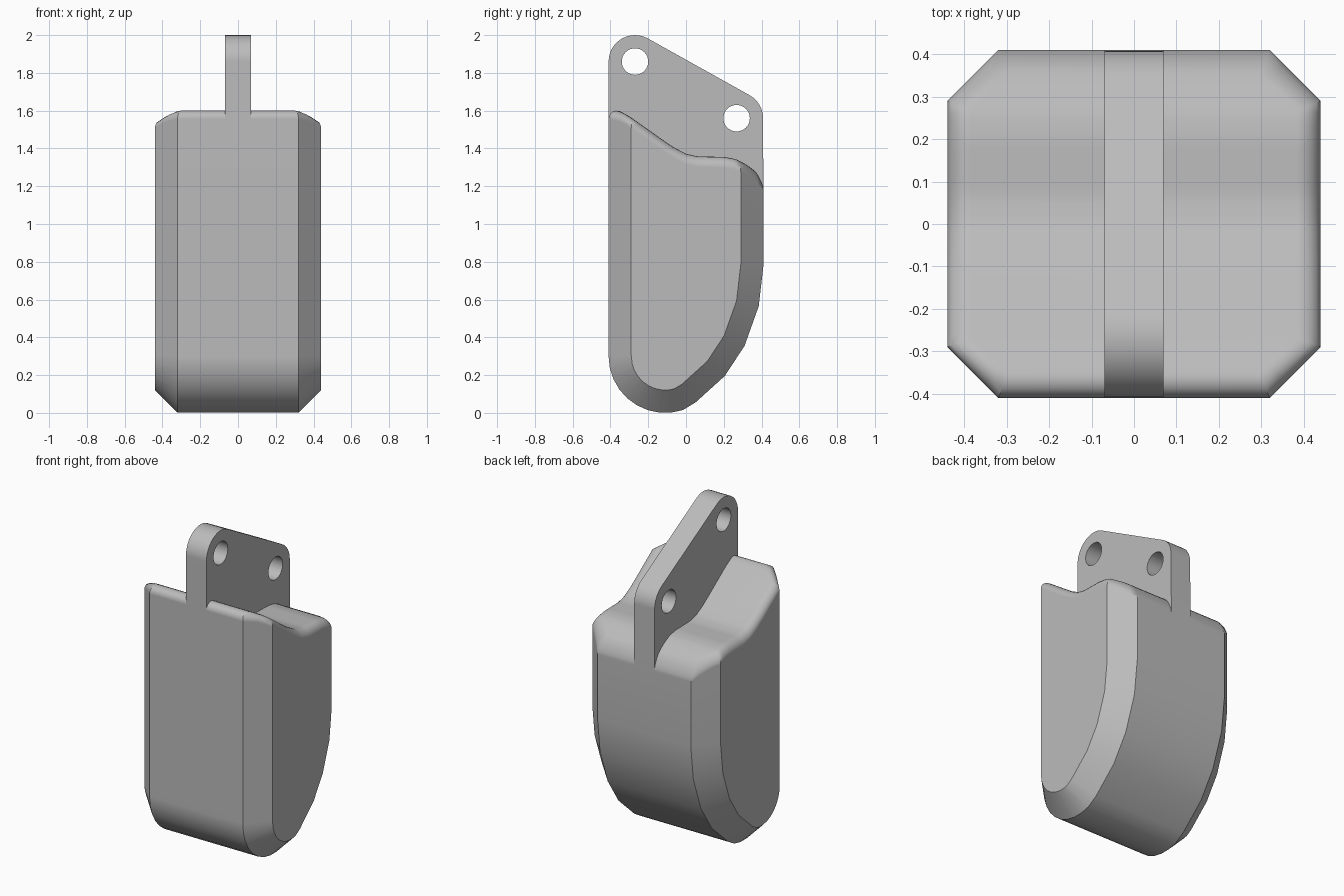
import bpy, bmesh, math
from mathutils import Vector

cube = bpy.data.objects.get("Cube")
if cube:
    bpy.data.objects.remove(cube, do_unlink=True)

grey = bpy.data.materials.new("plain grey")
grey.use_nodes = True
tone = (0.5, 0.5, 0.5, 1)
grey.diffuse_color = tone
grey.node_tree.nodes["Principled BSDF"].inputs["Base Color"].default_value = tone

HX, HY, CUT, R = 0.44, 0.41, 0.12, 0.055   # half sizes, chamfer, rim fillet


def arc(cy, cz, r, a0, a1, n):
    angles = [math.radians(a0 + (a1 - a0) * i / n) for i in range(n + 1)]
    return [Vector((cy + r * math.cos(a), cz + r * math.sin(a))) for a in angles]


# Wavy top: height as a function of depth
TOP = [(-.41, 1.61), (-.35, 1.598), (-.3, 1.57), (-.2, 1.5), (-.12, 1.443),
       (-.06, 1.403), (0, 1.372), (.06, 1.358), (.2, 1.355), (.26, 1.345),
       (.32, 1.315), (.37, 1.277), (.41, 1.235)]


def top_height(y):
    for (y0, z0), (y1, z1) in zip(TOP, TOP[1:]):
        if y <= y1:
            return z0 + (z1 - z0) * (y - y0) / (y1 - y0)
    return TOP[-1][1]


def finish(obj):
    obj.data.materials.clear()
    obj.data.materials.append(grey)
    bpy.ops.object.select_all(action='DESELECT')
    obj.select_set(True)
    bpy.context.view_layer.objects.active = obj
    bpy.ops.object.shade_smooth_by_angle(angle=math.radians(32))
    weighted = obj.modifiers.new("even shading", 'WEIGHTED_NORMAL')
    weighted.keep_sharp = True


def make_body():
    bm = bmesh.new()

    # Rounded rim: shrinking eight-sided outlines that follow the wavy top
    def rim(step, steps=5):
        a = math.pi / 2 * step / steps
        d, drop = R * (1 - math.cos(a)), R * (1 - math.sin(a))
        hx, hy = HX - d, HY - d
        diag = HX + HY - CUT - math.sqrt(2) * d
        c = diag - hx
        corner = [c + (hy - c) * i / 4 for i in range(1, 5)]
        ys = [-y for y in reversed(corner)]
        ys += [-c + 2 * c * i / 24 for i in range(25)] + corner
        sides = []
        for s in (-1, 1):
            sides.append([bm.verts.new((s * min(hx, diag - abs(y)), y,
                                        top_height(y) - drop)) for y in ys])
        return sides

    rims = [rim(i) for i in range(6)]
    for low, high in zip(rims, rims[1:]):
        for s in (0, 1):
            for i in range(len(low[s]) - 1):
                bm.faces.new((low[s][i], low[s][i + 1], high[s][i + 1], high[s][i]))
        for e in (0, -1):
            bm.faces.new((low[0][e], low[1][e], high[1][e], high[0][e]))
    left, right = rims[-1]
    for i in range(len(left) - 1):
        bm.faces.new((left[i], left[i + 1], right[i + 1], right[i]))

    # Belly profile from back wall, under the bottom, to the front wall
    belly = [Vector(p) for p in ((.41, .78), (.385, .565), (.31, .355),
                                 (.205, .195), (.05, .055))]
    belly += arc(-.11, .3, .3, -72, -180, 9)
    up = Vector((0, 1))
    ext = [belly[0] + up] + belly + [belly[-1] + up]
    inner = []
    for a, p, b in zip(ext, belly, ext[2:]):
        d0, d1 = (p - a).normalized(), (b - p).normalized()
        n0, n1 = Vector((d0.y, -d0.x)), Vector((d1.y, -d1.x))
        inner.append(p + (n0 + n1) * CUT / (1 + n0.dot(n1)))
    sections = [[bm.verts.new((x, p.x, p.y)) for p in pts] for x, pts in (
        (-HX, inner), (CUT - HX, belly), (HX - CUT, belly), (HX, inner))]
    for a, b in zip(sections, sections[1:]):
        for i in range(len(belly) - 1):
            bm.faces.new((a[i], a[i + 1], b[i + 1], b[i]))

    # Flat walls between belly and rim
    base = rims[0]
    for sec, rim_end in ((0, -1), (-1, 0)):
        bm.faces.new((sections[1][sec], sections[2][sec],
                      base[1][rim_end], base[0][rim_end]))
    for s, (end, full) in enumerate(((0, 1), (3, 2))):
        row = base[s]
        bm.faces.new(row[:5] + [sections[end][-1], sections[full][-1]])
        bm.faces.new(row[-5:] + [sections[full][0], sections[end][0]])
        bm.faces.new(row[4:-4] + sections[end])

    bmesh.ops.recalc_face_normals(bm, faces=bm.faces)
    mesh = bpy.data.meshes.new("body")
    bm.to_mesh(mesh)
    bm.free()
    obj = bpy.data.objects.new("body", mesh)
    bpy.context.collection.objects.link(obj)
    finish(obj)


def make_bracket():
    # Upright plate with rounded corners and two round holes
    front, back, r = (-.27, 1.86), (.268, 1.56), .14
    tilt = math.degrees(math.atan2(back[0] - front[0], front[1] - back[1]))
    outline = [Vector((-HY, 1.5))] + arc(*front, r, 180, tilt, 12)
    outline += arc(*back, r, tilt, 0, 8) + [Vector((HY, 1.12))]
    holes = [arc(*c, .07, 0, 360, 32)[:-1] for c in (front, back)]
    curve = bpy.data.curves.new("bracket", 'CURVE')
    curve.dimensions, curve.fill_mode, curve.extrude = '2D', 'BOTH', .07
    for loop in [outline] + holes:
        spline = curve.splines.new('POLY')
        spline.points.add(len(loop) - 1)
        for point, p in zip(spline.points, loop):
            point.co = (p.x, p.y, 0, 1)
        spline.use_cyclic_u = True
    obj = bpy.data.objects.new("bracket", curve)
    obj.rotation_euler = (math.pi / 2, 0, math.pi / 2)
    bpy.context.collection.objects.link(obj)
    bpy.ops.object.select_all(action='DESELECT')
    obj.select_set(True)
    bpy.context.view_layer.objects.active = obj
    bpy.ops.object.convert(target='MESH')
    obj = bpy.context.object
    # Weld the caps to the edge band
    bm = bmesh.new()
    bm.from_mesh(obj.data)
    bmesh.ops.remove_doubles(bm, verts=bm.verts, dist=.0005)
    bmesh.ops.recalc_face_normals(bm, faces=bm.faces)
    bm.to_mesh(obj.data)
    bm.free()
    finish(obj)


make_body()
make_bracket()
